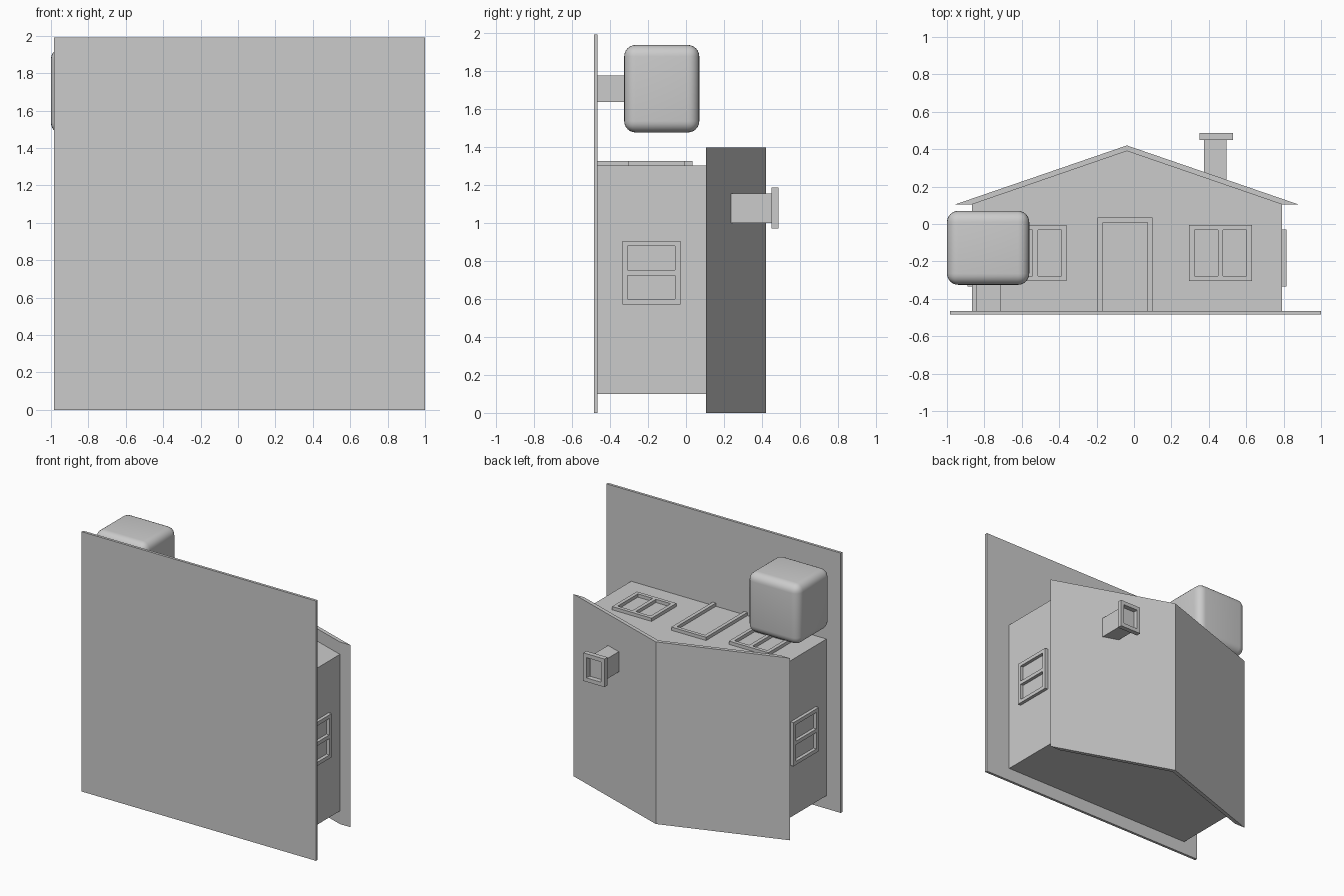
import bpy, bmesh
from mathutils import Matrix, Vector

cube = bpy.data.objects.get("Cube")
if cube:
    bpy.data.objects.remove(cube, do_unlink=True)

grey = bpy.data.materials.new("plain_grey")
grey.use_nodes = True
colour = (0.6, 0.6, 0.6, 1)
grey.diffuse_color = colour
grey.node_tree.nodes["Principled BSDF"].inputs["Base Color"].default_value = colour


def finish(name, bm):
    bmesh.ops.recalc_face_normals(bm, faces=bm.faces)
    mesh = bpy.data.meshes.new(name)
    bm.to_mesh(mesh)
    bm.free()
    mesh.materials.append(grey)
    obj = bpy.data.objects.new(name, mesh)
    bpy.context.collection.objects.link(obj)
    return obj


def add_box(bm, lo, hi):
    lo, hi = Vector(lo), Vector(hi)
    bmesh.ops.create_cube(bm, size=1, matrix=Matrix.LocRotScale((lo + hi) / 2, None, hi - lo))


def box(name, lo, hi):
    bm = bmesh.new()
    add_box(bm, lo, hi)
    return finish(name, bm)


def prism(name, outline, z0, z1):
    bm = bmesh.new()
    face = bm.faces.new([bm.verts.new((x, y, z0)) for x, y in outline])
    new = bmesh.ops.extrude_face_region(bm, geom=[face])["geom"]
    bmesh.ops.translate(bm, vec=(0, 0, z1 - z0), verts=[v for v in new if isinstance(v, bmesh.types.BMVert)])
    return finish(name, bm)


def frame(name, u0, u1, v0, v1, place, bar=0.028, mullion=True, sill=True):
    """Raised frame of bars; place(u, v, depth) gives the position on the wall."""
    m = (u0 + u1) / 2
    inner = v0 + bar if sill else v0
    bars = [(u0, u0 + bar, v0, v1), (u1 - bar, u1, v0, v1), (u0 + bar, u1 - bar, v1 - bar, v1)]
    if sill:
        bars.append((u0 + bar, u1 - bar, v0, inner))
    if mullion:
        bars.append((m - bar / 2, m + bar / 2, inner, v1 - bar))
    bm = bmesh.new()
    for a, b, c, d in bars:
        p, q = place(a, c, 0), place(b, d, 0.025)
        add_box(bm, [min(s) for s in zip(p, q)], [max(s) for s in zip(p, q)])
    bmesh.ops.remove_doubles(bm, verts=bm.verts, dist=0.0001)
    return finish(name, bm)


# Ground slab and house body, with the house rising along +y
LEFT, RIGHT, MID = -0.865, 0.79, -0.038
GROUND, EAVE, FRONT = -0.465, 0.105, 1.3
box("ground_slab", (-0.985, -0.485, 0), (1, GROUND, 1.99))
prism("house_walls", [(LEFT, GROUND), (RIGHT, GROUND), (RIGHT, EAVE), (MID, 0.39), (LEFT, EAVE)], 0.1, FRONT)

# Gabled roof
prism("roof", [(-0.955, EAVE), (LEFT, EAVE), (MID, 0.39), (RIGHT, EAVE), (0.878, EAVE), (MID, 0.42)], 0, 1.395)

# Windows and door on the gable wall
on_front = lambda u, v, d: (u, v, FRONT + d)
for name, x in (("front_window_right", -0.695), ("front_window_left", 0.295)):
    frame(name, x, x + 0.335, -0.305, -0.005, on_front)
frame("door_frame", -0.195, 0.1, GROUND, 0.035, on_front, mullion=False, sill=False)

# Side windows
frame("side_window_left", 0.57, 0.905, -0.335, -0.03, lambda u, v, d: (RIGHT + d, v, u))
frame("side_window_right", 0.497, 0.832, -0.335, -0.03, lambda u, v, d: (LEFT - d, v, u))

# Chimney with an open cap
box("chimney", (0.375, 0.23, 1.0), (0.495, 0.45, 1.155))
bm = bmesh.new()
for z0, z1 in ((0.97, 1.0), (1.155, 1.185)):
    add_box(bm, (0.35, 0.45, z0), (0.53, 0.487, z1))
for x0, x1 in ((0.35, 0.378), (0.502, 0.53)):
    add_box(bm, (x0, 0.45, 1.0), (x1, 0.487, 1.155))
finish("chimney_cap", bm)

# Tree with a rounded block crown
box("tree_trunk", (-0.845, GROUND, 1.635), (-0.715, -0.3, 1.775))
crown = box("tree_crown", (-1, -0.325, 1.475), (-0.56, 0.07, 1.935))
bevel = crown.modifiers.new("rounding", "BEVEL")
bevel.width = 0.06
bevel.segments = 6
for polygon in crown.data.polygons:
    polygon.use_smooth = True
